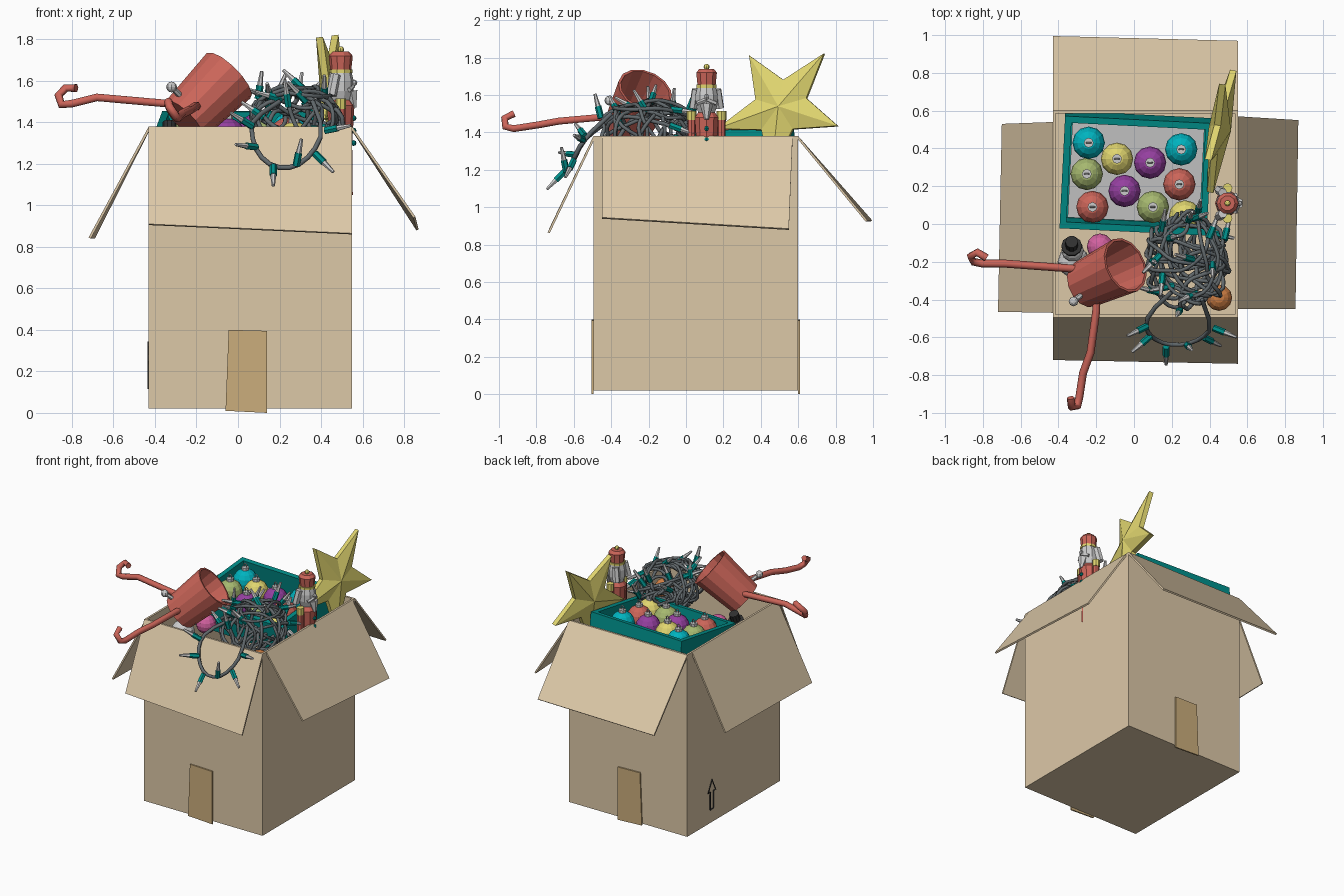
import bpy, math, random
from mathutils import Vector as V, Euler, Quaternion

if "Cube" in bpy.data.objects:
    bpy.data.objects.remove(bpy.data.objects["Cube"])

random.seed(7)
COL = dict(card=(.72, .58, .39), tape=(.6, .42, .2), ink=(.03, .03, .03), teal=(0, .27, .25),
           red=(.6, .13, .1), yellow=(.75, .67, .16), cyan=(0, .45, .52), purple=(.3, .05, .35),
           green=(.38, .48, .16), wire=(.12, .14, .15), pink=(.65, .12, .35), orange=(.65, .22, .06))


def paint(ob, col):
    if col:
        m = bpy.data.materials.get(col) or bpy.data.materials.new(col)
        m.diffuse_color = (*COL[col], 1)
        m.use_nodes = True
        m.node_tree.nodes["Principled BSDF"].inputs["Base Color"].default_value = m.diffuse_color
        ob.data.materials.append(m)


def mesh(name, verts, faces, col=None, loc=(0, 0, 0), rot=None):
    me = bpy.data.meshes.new(name)
    me.from_pydata([tuple(v) for v in verts], [], faces)
    me.update()
    ob = bpy.data.objects.new(name, me)
    bpy.context.collection.objects.link(ob)
    ob.location = loc
    if rot:
        ob.rotation_mode = 'QUATERNION'
        ob.rotation_quaternion = rot
    paint(ob, col)
    return ob


def lathe(name, profile, n, col=None, loc=(0, 0, 0), axis=(0, 0, 1)):
    """Turn (radius, height) points around an axis."""
    verts, faces = [], []
    for r, z in profile:
        verts += [(r * math.cos(2 * math.pi * i / n), r * math.sin(2 * math.pi * i / n), z)
                  for i in range(n)] if r else [(0, 0, z)]
    k = 0
    for (r0, _), (r1, _) in zip(profile, profile[1:]):
        a, b = k, k + (n if r0 else 1)
        for i in range(n):
            j = (i + 1) % n
            if not r0:
                faces.append((a, b + j, b + i))
            elif not r1:
                faces.append((a + i, a + j, b))
            else:
                faces.append((a + i, a + j, b + j, b + i))
        k = b
    return mesh(name, verts, faces, col, loc, V(axis).to_track_quat('Z', 'Y'))


def ball(name, r, n, m, col, loc, stretch=1):
    prof = [(r * math.sin(math.pi * i / m) if 0 < i < m else 0, -r * stretch * math.cos(math.pi * i / m))
            for i in range(m + 1)]
    return lathe(name, prof, n, col, loc)


def rod(name, a, b, r, n=6, col=None, r2=None):
    a, b = V(a), V(b)
    h = (b - a).length
    return lathe(name, [(0, 0), (r, 0), (r2 or r, h), (0, h)], n, col, a, b - a)


def plate(name, quad, t, col):
    q = [V(p) for p in quad]
    d = (q[1] - q[0]).cross(q[3] - q[0]).normalized() * t
    return mesh(name, q + [p + d for p in q],
                [(3, 2, 1, 0), (4, 5, 6, 7)] + [(i, (i + 1) % 4, (i + 1) % 4 + 4, i + 4) for i in range(4)], col)


def hollow_box(name, lo, hi, t, col, loc=(0, 0, 0), rot=None):
    def ring(e, z):
        return [(lo[0] + e, lo[1] + e, z), (hi[0] - e, lo[1] + e, z),
                (hi[0] - e, hi[1] - e, z), (lo[0] + e, hi[1] - e, z)]
    verts = ring(0, lo[2]) + ring(0, hi[2]) + ring(t, hi[2]) + ring(t, lo[2] + t)
    faces = [(3, 2, 1, 0), (12, 13, 14, 15)]
    faces += [(k + i, k + (i + 1) % 4, k + 4 + (i + 1) % 4, k + 4 + i) for k in (0, 4, 8) for i in range(4)]
    return mesh(name, verts, faces, col, loc, rot)


def tube(name, pts, r, col, smooth=False):
    cu = bpy.data.curves.new(name, 'CURVE')
    cu.dimensions, cu.bevel_depth, cu.bevel_resolution, cu.use_fill_caps = '3D', r, 1, True
    s = cu.splines.new('NURBS' if smooth else 'POLY')
    s.points.add(len(pts) - 1)
    for p, q in zip(s.points, pts):
        p.co = (*q, 1)
    if smooth:
        s.use_endpoint_u, s.order_u, s.resolution_u = True, 3, 2
    ob = bpy.data.objects.new(name, cu)
    bpy.context.collection.objects.link(ob)
    paint(ob, col)
    bpy.ops.object.select_all(action='DESELECT')
    ob.select_set(True)
    bpy.context.view_layer.objects.active = ob
    bpy.ops.object.convert(target='MESH')


# Cardboard box, open flaps, tape and arrow mark
X0, X1, Y0, Y1, ZT = -.43, .55, -.495, .6, 1.38
hollow_box('cardboard_box', (X0, Y0, .02), (X1, Y1, ZT), .015, 'card')
plate('front_flap', [(X0, Y0, ZT), (X1, Y0, ZT), (X1, -.74, .865), (X0, -.72, .91)], .012, 'card')
plate('back_flap', [(X1, Y1, ZT), (X0, Y1, ZT), (X0, .995, .93), (X1, .97, .93)], .012, 'card')
plate('right_flap', [(X1, -.45, ZT), (X1, .57, ZT), (.87, .55, .885), (.855, -.45, .945)], .012, 'card')
plate('left_flap', [(X0, .54, ZT), (X0, -.47, ZT), (-.72, -.465, .845), (-.7, .53, .845)], .012, 'card')
for name, y, s in (('front_tape', Y0, -1), ('back_tape', Y1, 1)):
    q = [(-.06, y, .01), (.14, y, 0), (.14, y, .395), (-.045, y, .4)]
    plate(name, q if s < 0 else q[::-1], .01, 'tape')
arrow = [(.33, .12), (.33, .25), (.355, .25), (.31, .34), (.265, .25), (.29, .25), (.29, .12), (.33, .12)]
tube('arrow_mark', [(X0 - .002, y, z) for y, z in arrow], .005, 'ink')

# Tilted tray of baubles
tilt = Euler((.133, 0, -.05)).to_quaternion()
tray_at = (.01, .255, 1.415)
hollow_box('bauble_tray', (-.39, -.3, -.21), (.39, .3, 0), .035, 'teal', tray_at, tilt)
hollow_box('tray_liner', (-.35, -.26, -.2), (.35, .26, -.15), .01, None, tray_at, tilt)
mesh('tray_liner_floor', [(-.35, -.26, -.15), (.35, -.26, -.15), (.35, .26, -.15), (-.35, .26, -.15)],
     [(0, 1, 2, 3)], None, tray_at, tilt)
for x, y, c in ((-.24, .43, 'cyan'), (-.09, .345, 'yellow'), (.085, .325, 'purple'), (.25, .395, 'cyan'),
                (-.25, .265, 'green'), (-.05, .175, 'purple'), (-.22, .09, 'red'), (.24, .21, 'red'),
                (.1, .09, 'green'), (.27, .04, 'yellow')):
    z = 1.415 + (y - .255) * .133 - .07
    ball('bauble', .086, 12, 8, c, (x, y, z))
    lathe('bauble_cap', [(.026, .075), (.026, .1), (0, .1)], 8, None, (x, y, z))
    tube('bauble_hook', [(x - .01, y, z + .1), (x - .012, y, z + .12), (x, y, z + .128),
                         (x + .012, y, z + .12), (x + .01, y, z + .1)], .004, None)

# Red cup with two candy canes
lathe('cup', [(0, 0), (.128, 0), (.152, .32), (.138, .32), (.115, .03), (0, .03)], 14, 'red',
      (-.26, -.32, 1.41), (.21, .1, .21))
tube('candy_cane_left', [(-.2, -.25, 1.47), (-.34, -.235, 1.49), (-.68, -.21, 1.52), (-.8, -.21, 1.49),
                         (-.85, -.2, 1.485), (-.865, -.17, 1.53), (-.83, -.15, 1.565), (-.78, -.18, 1.565)], .021, 'red')
tube('candy_cane_front', [(-.2, -.35, 1.47), (-.2, -.46, 1.48), (-.23, -.68, 1.46), (-.27, -.79, 1.44),
                          (-.29, -.92, 1.42), (-.3, -.965, 1.43), (-.33, -.97, 1.475), (-.335, -.92, 1.5)], .021, 'red')
rod('knob_stem', (-.25, -.35, 1.5), (-.32, -.41, 1.57), .014)
ball('knob', .026, 8, 6, None, (-.32, -.41, 1.57))


# Tangled string of lights, with a loop over the front flap
def bulb(p, d):
    p, d = V(p), V(d).normalized()
    rod('light_socket', p, p + d * .065, .018, 6, 'teal')
    rod('light_bulb', p + d * .06, p + d * .135, .015, 6, None, .008)


c, R = V((.28, -.2, 1.4)), V((.235, .27, .19))
d, ax = V((0, -1, 0)), V((1, .2, .3)).normalized()
pts = []
for i in range(340):
    ax = (ax + V([random.uniform(-.3, .3) for _ in range(3)])).normalized()
    d = Quaternion(ax, .42) @ d
    k = random.uniform(.78, 1.04)
    p = c + V([d[j] * R[j] * k for j in range(3)])
    pts.append(p)
    if i % 9 == 0 and d.z > -.2:
        bulb(p, d * .5 + d.cross(ax) * random.choice((-.9, .9)) + V((0, 0, .1)))
tube('light_string', pts, .011, 'wire', True)
loop = [(.2, -.36, 1.5), (.08, -.46, 1.43), (.06, -.55, 1.36), (.09, -.6, 1.25), (.17, -.64, 1.18),
        (.28, -.64, 1.18), (.37, -.6, 1.26), (.42, -.54, 1.38), (.36, -.4, 1.5)]
tube('light_loop', loop, .012, 'wire', True)
for p, d in (((.09, -.59, 1.28), (-.8, -.7, .1)), ((.17, -.65, 1.19), (0, -.7, -.7)),
             ((.37, -.6, 1.25), (.6, -.3, -.6)), ((.28, -.64, 1.19), (.2, -.2, 1)),
             ((.42, -.55, 1.36), (1, -.4, .2)), ((.07, -.54, 1.38), (-.8, -.4, .5))):
    bulb(p, d)

# Toy soldier facing right
sx, sy = .495, .11
lathe('soldier_body', [(0, 1.05), (.058, 1.05), (.055, 1.3), (.066, 1.48), (.03, 1.53), (0, 1.53)], 10, 'red', (sx, sy, 0))
lathe('soldier_head', [(0, 1.49), (.045, 1.5), (.062, 1.55), (.062, 1.6), (.05, 1.65), (0, 1.65)], 10, None, (sx, sy, 0))
lathe('soldier_hat', [(0, 1.645), (.05, 1.645), (.058, 1.72), (.04, 1.74), (0, 1.74)], 10, 'red', (sx, sy, 0))
lathe('hat_band', [(0, 1.638), (.057, 1.638), (.057, 1.655), (0, 1.655)], 10, 'yellow', (sx, sy, 0))
ball('hat_knob', .016, 8, 6, 'yellow', (sx, sy, 1.75))
ball('soldier_nose', .015, 6, 4, None, (sx + .065, sy, 1.59))
for s in (-1, 1):
    rod('soldier_arm', (sx, sy + s * .08, 1.2), (sx, sy + s * .08, 1.47), .022, 8, 'red')
    rod('shoulder_pad', (sx, sy + s * .08, 1.465), (sx, sy + s * .08, 1.515), .026, 8, 'yellow')
    rod('soldier_hair', (sx - .025, sy + s * .055, 1.63), (sx - .045, sy + s * .07, 1.53), .025, 6)
    rod('moustache', (sx + .058, sy, 1.575), (sx + .04, sy + s * .05, 1.555), .012, 5)
rod('soldier_beard', (sx + .05, sy, 1.55), (sx + .065, sy, 1.47), .035, 6, None, .012)
for z in (1.3, 1.36, 1.42):
    ball('soldier_button', .014, 6, 4, 'teal', (sx + .062, sy, z))

# Five pointed star
o, u, v = V((.455, .504, 1.533)), V((.064, .34, .0085)), V((-.031, .0445, .3486))
n = u.cross(v).normalized()
rim = []
for i in range(10):
    a, r = math.radians(54 + 36 * i), (1, .42)[i % 2]
    rim.append(o + u * r * math.cos(a) + v * r * math.sin(a))
verts = [p + n * .017 for p in rim] + [p - n * .017 for p in rim] + [o + n * .06, o - n * .06]
faces = []
for i in range(10):
    j = (i + 1) % 10
    faces += [(i, j, 20), (j + 10, i + 10, 21), (i, i + 10, j + 10, j)]
mesh('star', verts, faces, 'yellow')

# Partly hidden toys under the cup and lights
ball('snowman_body', .085, 10, 8, None, (-.32, -.2, 1.2))
ball('snowman_head', .06, 10, 8, None, (-.325, -.14, 1.29))
lathe('snowman_hat', [(0, 0), (.055, 0), (.055, .012), (.034, .014), (.034, .07), (0, .07)], 10, 'ink',
      (-.33, -.12, 1.335), (0, .4, 1))
ball('pink_bauble', .07, 12, 8, 'pink', (-.18, -.12, 1.27))
ball('orange_bauble', .07, 12, 8, 'orange', (.45, -.39, 1.27))
